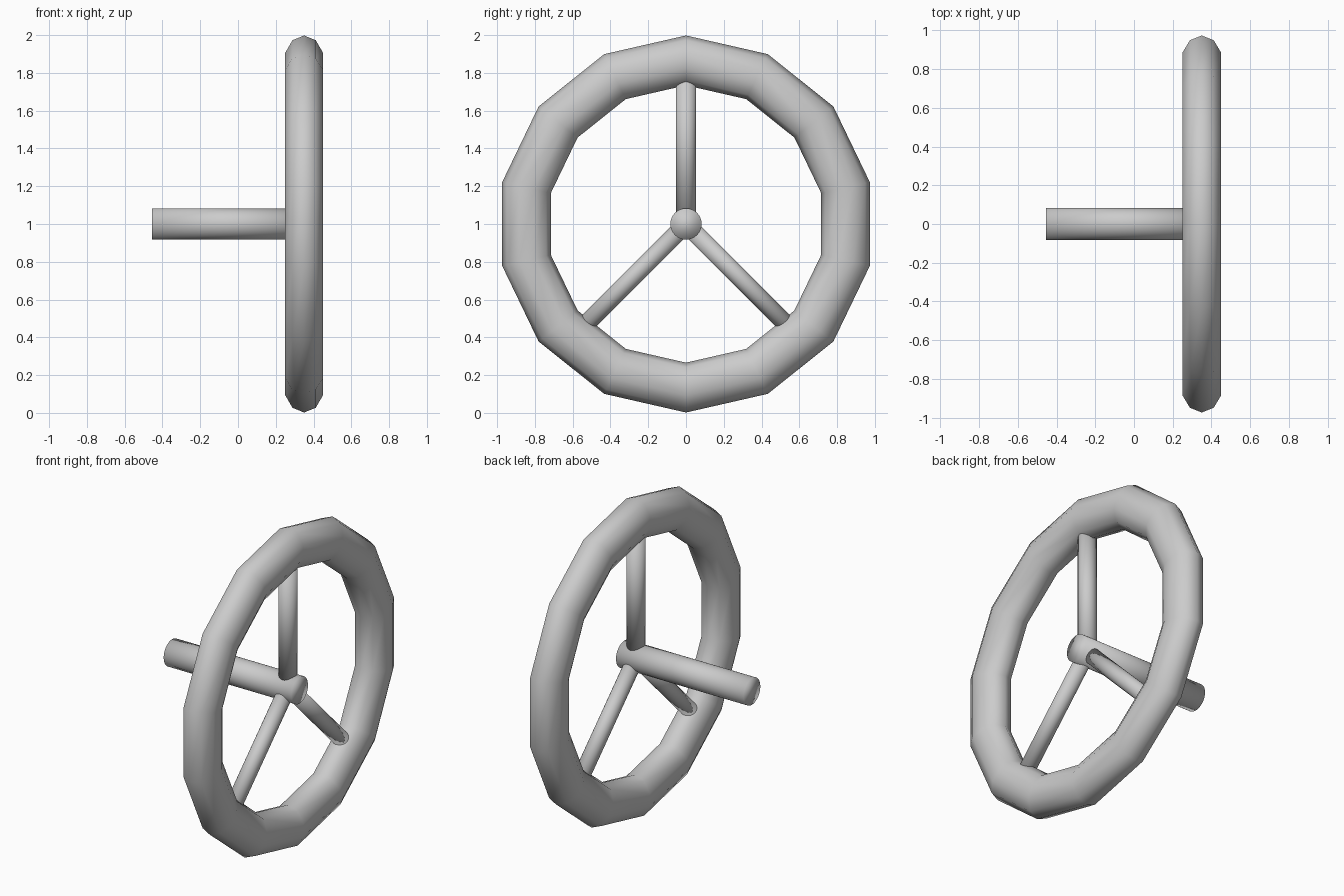
import bpy, bmesh, math
from mathutils import Vector

if "Cube" in bpy.data.objects:
    bpy.data.objects.remove(bpy.data.objects["Cube"])

RIM_X = 0.35
CENTRE = Vector((0.345, 0, 1))


def finish(bm, name):
    bmesh.ops.recalc_face_normals(bm, faces=bm.faces)
    for f in bm.faces:
        f.smooth = True
    mesh = bpy.data.meshes.new(name)
    bm.to_mesh(mesh)
    bm.free()
    obj = bpy.data.objects.new(name, mesh)
    bpy.context.collection.objects.link(obj)
    return obj


def rod(name, start, end, radius, sides=24):
    start, end = Vector(start), Vector(end)
    axis = end - start
    bm = bmesh.new()
    bmesh.ops.create_cone(bm, cap_ends=True, segments=sides, radius1=radius,
                          radius2=radius, depth=axis.length)
    obj = finish(bm, name)
    obj.location = (start + end) / 2
    obj.rotation_mode = 'QUATERNION'
    obj.rotation_quaternion = axis.to_track_quat('Z', 'Y')
    return obj


def rim(name, major, radial, half_x, around=14, section=10):
    # ten-sided oval section swept round a fourteen-sided ring
    bm = bmesh.new()
    rings = []
    for i in range(around):
        a = math.tau * i / around
        ring = []
        for j in range(section):
            b = math.tau * j / section
            r = major + radial * math.cos(b)
            ring.append(bm.verts.new((RIM_X + half_x * math.sin(b),
                                      r * math.sin(a), 1 + r * math.cos(a))))
        rings.append(ring)
    for i in range(around):
        p, q = rings[i], rings[(i + 1) % around]
        for j in range(section):
            k = (j + 1) % section
            bm.faces.new((p[j], q[j], q[k], p[k]))
    return finish(bm, name)


# Grip ring
rim("wheel_rim", 0.866, 0.132, 0.105)

# Steering shaft, ending just in front of the spokes
rod("steering_shaft", (-0.455, 0, 1), (0.425, 0, 1), 0.083, 32)

# Three spokes
for name, degrees, radius in (("top_spoke", 0, 0.054),
                              ("lower_right_spoke", 135, 0.048),
                              ("lower_left_spoke", -135, 0.048)):
    a = math.radians(degrees)
    direction = Vector((0, math.sin(a), math.cos(a)))
    rod(name, CENTRE, CENTRE + direction * 0.82, radius)
